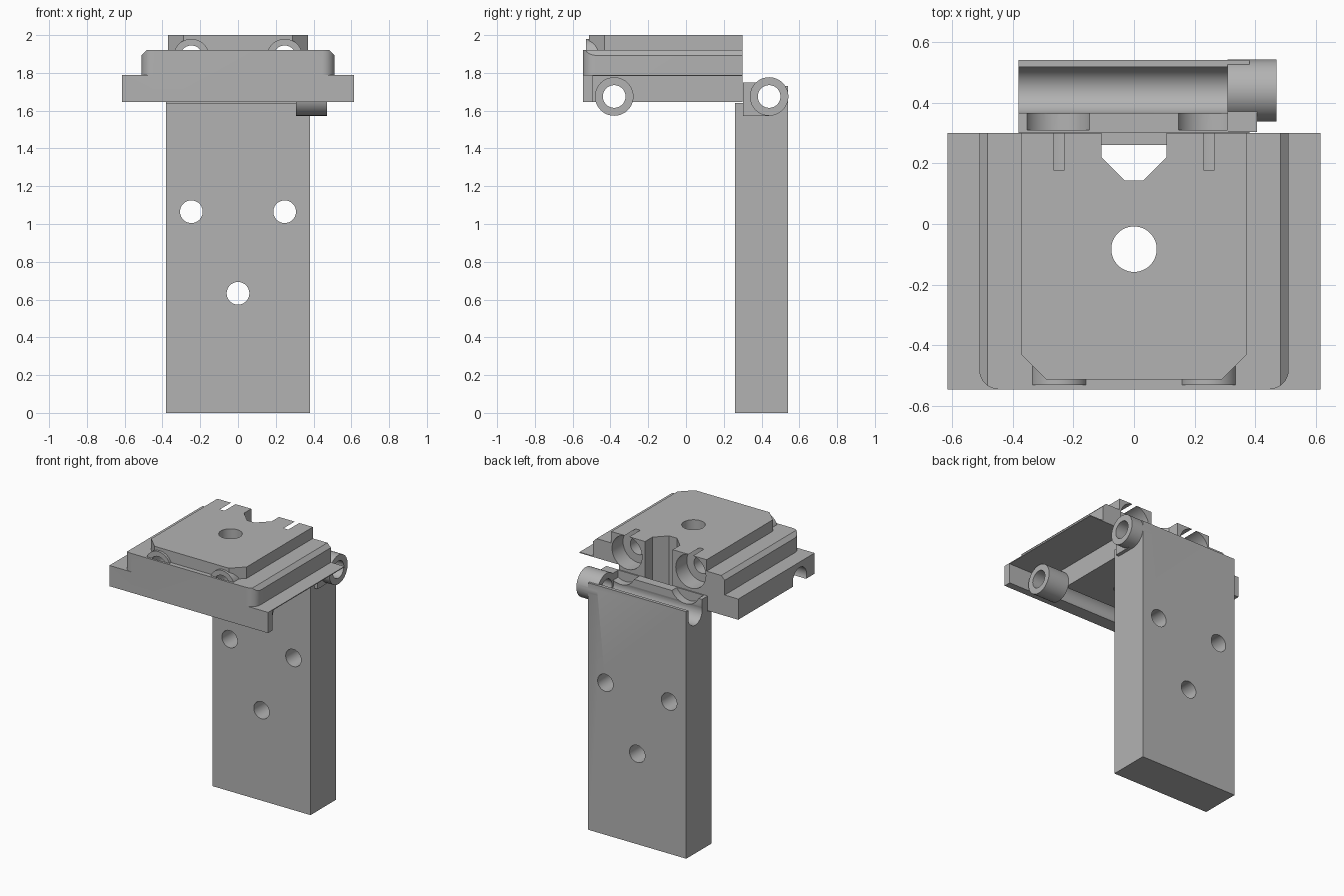
import bpy, bmesh, math
from mathutils import Matrix

if "Cube" in bpy.data.objects:
    bpy.data.objects.remove(bpy.data.objects["Cube"])

grey = bpy.data.materials.new("plain_grey")
grey.diffuse_color = (0.45, 0.45, 0.45, 1)
grey.use_nodes = True
grey.node_tree.nodes["Principled BSDF"].inputs["Base Color"].default_value = grey.diffuse_color


def make(name, bm):
    bmesh.ops.recalc_face_normals(bm, faces=bm.faces)
    me = bpy.data.meshes.new(name)
    bm.to_mesh(me)
    bm.free()
    me.materials.append(grey)
    ob = bpy.data.objects.new(name, me)
    bpy.context.collection.objects.link(ob)
    return ob


def prism(name, pts, lo, hi, axis="z"):
    """Extrude a 2D outline along z (xy outline) or y (xz outline)."""
    bm = bmesh.new()
    put = (lambda a, b, h: (a, b, h)) if axis == "z" else (lambda a, b, h: (a, h, b))
    bottom = [bm.verts.new(put(a, b, lo)) for a, b in pts]
    top = [bm.verts.new(put(a, b, hi)) for a, b in pts]
    bm.faces.new(bottom)
    bm.faces.new(top)
    for i in range(len(pts)):
        j = (i + 1) % len(pts)
        bm.faces.new((bottom[i], bottom[j], top[j], top[i]))
    return make(name, bm)


def box(name, x0, x1, y0, y1, z0, z1):
    return prism(name, [(x0, y0), (x1, y0), (x1, y1), (x0, y1)], z0, z1)


def rod(name, axis, a, b, r, lo, hi):
    """Cylinder along an axis; a, b are its centre in the other two axes."""
    bm = bmesh.new()
    bmesh.ops.create_cone(bm, cap_ends=True, segments=48, radius1=r, radius2=r, depth=hi - lo)
    m = (lo + hi) / 2
    if axis == "x":
        mat = Matrix.Translation((m, a, b)) @ Matrix.Rotation(math.pi / 2, 4, "Y")
    elif axis == "y":
        mat = Matrix.Translation((a, m, b)) @ Matrix.Rotation(math.pi / 2, 4, "X")
    else:
        mat = Matrix.Translation((a, b, m))
    bmesh.ops.transform(bm, matrix=mat, verts=bm.verts)
    return make(name, bm)


def combine(ob, other, op):
    mod = ob.modifiers.new(op, "BOOLEAN")
    mod.operation, mod.solver, mod.object = op, "EXACT", other
    bpy.context.view_layer.update()
    me = bpy.data.meshes.new_from_object(ob.evaluated_get(bpy.context.evaluated_depsgraph_get()))
    ob.modifiers.clear()
    ob.data = me
    bpy.data.objects.remove(other)


def cut(ob, other):
    combine(ob, other, "DIFFERENCE")


def join(ob, other):
    combine(ob, other, "UNION")


HZ = 1.675            # hinge axis height
FY, RY = -0.38, 0.44  # front and rear hinge axes
BZ = 1.885            # height of the two long bores

# Post with open hinge trough along its top
post = box("post", -0.38, 0.38, 0.26, 0.54, 0, 1.73)
join(post, box("rim", -0.38, 0.31, 0.28, 0.368, 1.5, 1.75))
cut(post, box("c", -1, 1, 0.2, 0.302, 1.64, 1.9))
cut(post, rod("c", "x", RY, HZ, 0.077, -0.5, 0.31))
cut(post, box("c", -0.5, 0.5, 0.366, 0.517, HZ, 1.9))
for x in (-0.25, 0.25):   # clearance scoops in the rim
    cut(post, rod("c", "y", x, 1.80, 0.115, 0.31, 0.42))
# Rear hinge tube and its block
join(post, box("block", 0.308, 0.405, 0.303, RY, 1.573, 1.75))
join(post, rod("tube", "x", RY, HZ, 0.102, 0.308, 0.47))
cut(post, rod("c", "x", RY, HZ, 0.06, 0.2, 0.6))
for x, z in ((-0.247, 1.065), (0.247, 1.065), (0, 0.633)):
    cut(post, rod("c", "y", x, z, 0.06, 0.1, 0.7))

# Stepped mounting plate: base slab, rounded middle step, top pad
plate = box("mounting_plate", -0.615, 0.615, -0.545, 0.30, 1.645, 1.79)
step = prism("step", [(-0.51, 1.70), (0.51, 1.70), (0.51, 1.893), (0.483, 1.92),
                      (-0.483, 1.92), (-0.51, 1.893)], -0.545, 0.30, "y")
r = 0.065
corner = [(-0.51 + r - r * math.cos(t), -0.545 + r - r * math.sin(t))
          for t in (i * math.pi / 16 for i in range(9))]
plan = [(-0.51, 0.30)] + corner + [(-x, y) for x, y in reversed(corner)] + [(0.51, 0.30)]
combine(step, prism("c", plan, 1.6, 2.1), "INTERSECT")
join(plate, step)
join(plate, prism("pad", [(-0.37, 0.30), (-0.37, -0.432), (-0.288, -0.513), (0.288, -0.513),
                          (0.37, -0.432), (0.37, 0.30)], 1.85, 2.0))
# Long bores with front rings and rear counterbores that break the top
for x in (-0.247, 0.247):
    join(plate, rod("ring", "y", x, BZ, 0.095, -0.53, -0.35))
for x in (-0.247, 0.247):
    cut(plate, rod("c", "y", x, BZ, 0.06, -0.53, 0.4))
    cut(plate, rod("c", "y", x, BZ, 0.1165, 0.178, 0.4))
# Centre hole and rear notch
cut(plate, rod("c", "z", 0, -0.083, 0.075, 1.5, 2.2))
cut(plate, prism("c", [(-0.107, 0.4), (-0.107, 0.22), (-0.03, 0.143), (0.03, 0.143),
                       (0.107, 0.22), (0.107, 0.4)], 1.5, 2.2))
# Side recess under a thin overhang, and underside hinge trough
cut(plate, box("c", 0.308, 0.8, -0.495, 0.4, 1.5, 1.784))
cut(plate, rod("c", "x", FY, HZ, 0.077, -0.8, 0.308))

# Front hinge tube
tube = rod("front_hinge_tube", "x", FY, HZ, 0.102, 0.306, 0.47)
cut(tube, rod("c", "x", FY, HZ, 0.06, 0.2, 0.6))

for ob in (post, plate, tube):
    bpy.ops.object.select_all(action="DESELECT")
    ob.select_set(True)
    bpy.context.view_layer.objects.active = ob
    bpy.ops.object.shade_smooth_by_angle(angle=math.radians(25))
